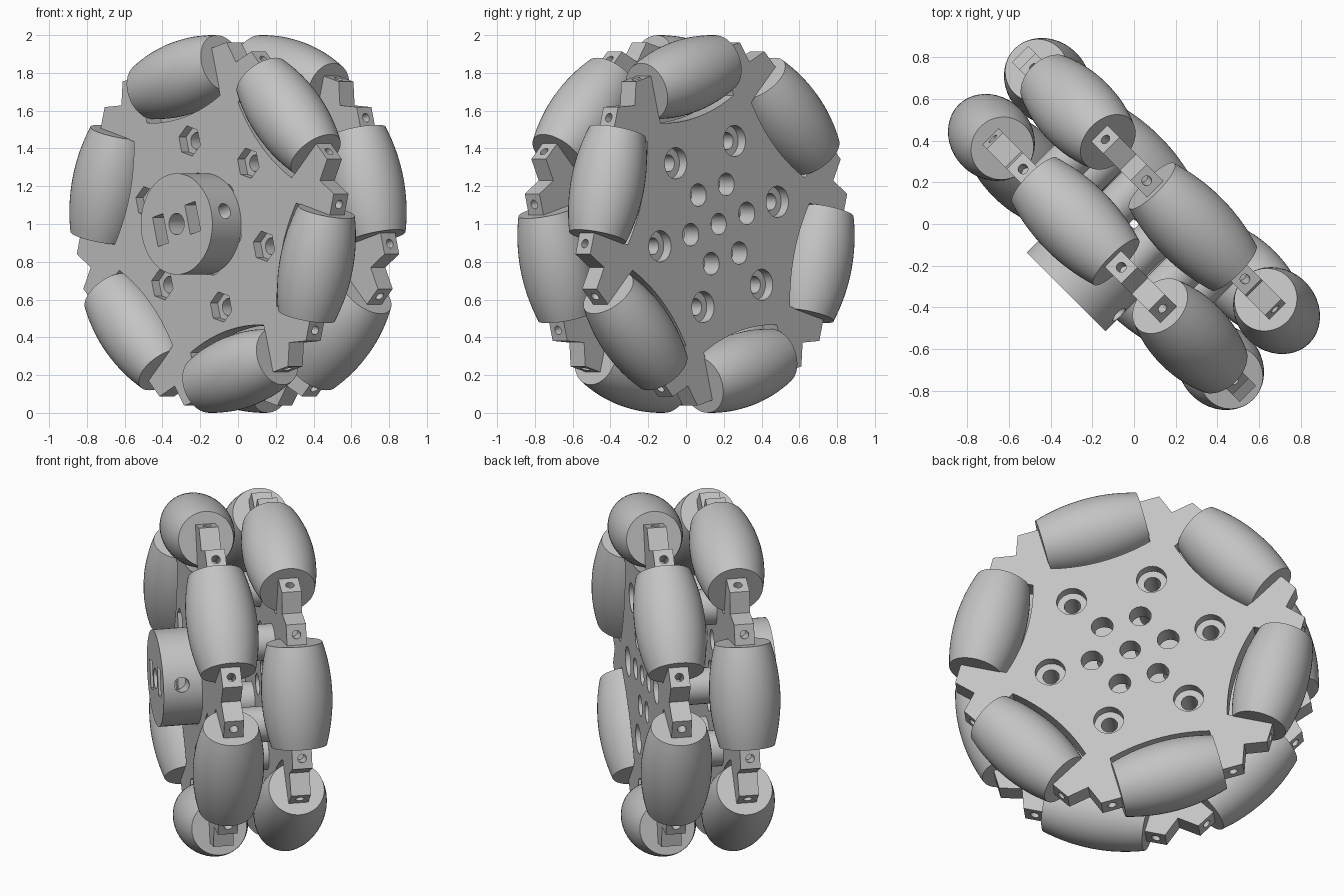
import bpy, bmesh
from math import sin, cos, pi, radians, sqrt
from mathutils import Matrix, Vector

cube = bpy.data.objects.get("Cube")
if cube:
    bpy.data.objects.remove(cube, do_unlink=True)

# Main sizes (wheel radius is 1, wheel axis is local z)
ROLLER_D, ROLLER_R, ROLLER_L = 0.805, 0.195, 0.287
PLATE_S, PLATE_H = 0.19, 0.055
HUB_R, HUB_END = 0.268, 0.46
BOLT_D, RING_D = 0.455, 0.217

# Wheel axis points to the front right, at 45 degrees
k = sqrt(0.5)
WHEEL = Matrix(((k, 0, -k, 0), (-k, 0, -k, 0), (0, 1, 0, 1), (0, 0, 0, 1)))

grey = bpy.data.materials.new("plain grey")
grey.use_nodes = True
grey.diffuse_color = (0.55, 0.55, 0.55, 1)
bsdf = next(n for n in grey.node_tree.nodes if n.type == 'BSDF_PRINCIPLED')
bsdf.inputs["Base Color"].default_value = grey.diffuse_color


def make(name, bm, matrix=Matrix()):
    bmesh.ops.recalc_face_normals(bm, faces=bm.faces)
    mesh = bpy.data.meshes.new(name)
    bm.to_mesh(mesh)
    bm.free()
    mesh.materials.append(grey)
    obj = bpy.data.objects.new(name, mesh)
    obj.matrix_world = WHEEL @ matrix
    bpy.context.collection.objects.link(obj)
    return obj


def cylinder(name, radius, z0, z1, matrix=Matrix(), sides=32):
    bm = bmesh.new()
    bmesh.ops.create_cone(bm, cap_ends=True, segments=sides, radius1=radius,
                          radius2=radius, depth=z1 - z0)
    return make(name, bm, matrix @ Matrix.Translation((0, 0, (z0 + z1) / 2)))


def box(name, size, matrix):
    bm = bmesh.new()
    bmesh.ops.create_cube(bm, size=1)
    bmesh.ops.scale(bm, vec=size, verts=bm.verts)
    return make(name, bm, matrix)


def activate(obj):
    bpy.ops.object.select_all(action='DESELECT')
    obj.select_set(True)
    bpy.context.view_layer.objects.active = obj


def cut(obj, *cutters):
    for cutter in cutters:
        cutter.hide_render = True
        bpy.context.view_layer.update()
        activate(obj)
        mod = obj.modifiers.new("cut", 'BOOLEAN')
        mod.operation, mod.solver, mod.object = 'DIFFERENCE', 'EXACT', cutter
        bpy.ops.object.modifier_apply(modifier=mod.name)
        bpy.data.objects.remove(cutter, do_unlink=True)


def smooth(obj):
    activate(obj)
    bpy.ops.object.shade_smooth_by_angle(angle=radians(30))


def spoke(degrees, distance, z=0):
    """Frame whose local y points outward at the given angle."""
    return (Matrix.Rotation(radians(degrees - 90), 4, 'Z')
            @ Matrix.Translation((0, distance, z)))


def barrel(t):
    return ROLLER_R - 1 + sqrt(1 - t * t)


def roller(name, matrix):
    bm = bmesh.new()
    ts = [ROLLER_L * (i / 8 - 1) for i in range(17)]
    pts = [(-ROLLER_L, 0)] + [(t, barrel(t)) for t in ts] + [(ROLLER_L, 0)]
    verts = [bm.verts.new((t, r, 0)) for t, r in pts]
    edges = [bm.edges.new(pair) for pair in zip(verts, verts[1:])]
    bmesh.ops.spin(bm, geom=verts + edges, axis=(1, 0, 0), cent=(0, 0, 0),
                   angle=2 * pi, steps=48)
    bmesh.ops.remove_doubles(bm, verts=bm.verts, dist=0.0001)
    smooth(make(name, bm, matrix))


def plate(name, z, angles):
    # Outline: notch, tab, curved roller pocket, tab; six times
    end = ROLLER_L - 0.004
    half = [(-0.444, 0.769), (-0.403, 0.888), (-end, 0.888)]
    pocket = [(end * i / 8, ROLLER_D - 0.022 - barrel(end * i / 8))
              for i in range(-8, 9)]
    outline = half + pocket + [(-t, d) for t, d in half[:0:-1]]
    bm = bmesh.new()
    ring = []
    for a in angles:
        n = Vector((cos(radians(a)), sin(radians(a)), 0))
        tangent = Vector((-n.y, n.x, 0))
        ring += [bm.verts.new(n * d + tangent * t) for t, d in outline]
    face = bm.faces.new(ring)
    grown = bmesh.ops.extrude_face_region(bm, geom=[face])["geom"]
    top = [v for v in grown if isinstance(v, bmesh.types.BMVert)]
    bmesh.ops.translate(bm, vec=(0, 0, 2 * PLATE_H), verts=top)
    bmesh.ops.translate(bm, vec=(0, 0, -PLATE_H), verts=bm.verts)
    return make(name, bm, Matrix.Translation((0, 0, z)))


bolt_angles = [45 + 60 * i for i in range(6)]
for side, sign in (("front", 1), ("back", -1)):
    z = sign * PLATE_S
    angles = [30 + 15 * sign + 60 * i for i in range(6)]
    disc = plate(side + "_plate", z, angles)
    for i, a in enumerate(angles):
        roller(f"{side}_roller_{i + 1}", spoke(a, ROLLER_D, z))
        # Screw holes in the two tabs beside each roller
        for t in (-0.345, 0.345):
            place = spoke(a, 0.888, z) @ Matrix.Translation((t, 0, 0))
            cut(disc, cylinder("cutter", 0.024, -0.1, 0.1,
                               place @ Matrix.Rotation(pi / 2, 4, 'X'), 16))
    # Bolt holes with hexagon pockets in front, round ones behind
    outer = z + sign * PLATE_H
    for a in bolt_angles:
        low, high = sorted((outer - sign * 0.055, outer + sign * 0.05))
        cut(disc,
            cylinder("cutter", 0.045, z - 0.1, z + 0.1, spoke(a, BOLT_D), 24),
            cylinder("cutter", 0.083, low, high, spoke(a, BOLT_D),
                     6 if sign > 0 else 32),
            cylinder("cutter", 0.06, z - 0.1, z + 0.1, spoke(a, RING_D)))
    cut(disc, cylinder("cutter", 0.057, z - 0.1, z + 0.1))
    smooth(disc)

# Spacers between the plates
gap = PLATE_S - PLATE_H + 0.002
for i, a in enumerate(bolt_angles):
    spacer = cylinder(f"spacer_{i + 1}", 0.1, -gap, gap, spoke(a, BOLT_D))
    cut(spacer, cylinder("cutter", 0.045, -0.3, 0.3, spoke(a, BOLT_D), 24))
    smooth(spacer)

# Hub with bore, two slots and a set screw hole
hub = cylinder("hub", HUB_R, PLATE_S + PLATE_H - 0.003, HUB_END, sides=64)
cut(hub, cylinder("cutter", 0.057, 0.1, 0.6))
for a in (15, 195):
    cut(hub, box("cutter", (0.16, 0.08, 0.2), spoke(a, 0.125, HUB_END)))
cut(hub, cylinder("cutter", 0.042, -0.12, 0.12,
                  spoke(15, HUB_R, 0.358) @ Matrix.Rotation(pi / 2, 4, 'X'), 24))
smooth(hub)
